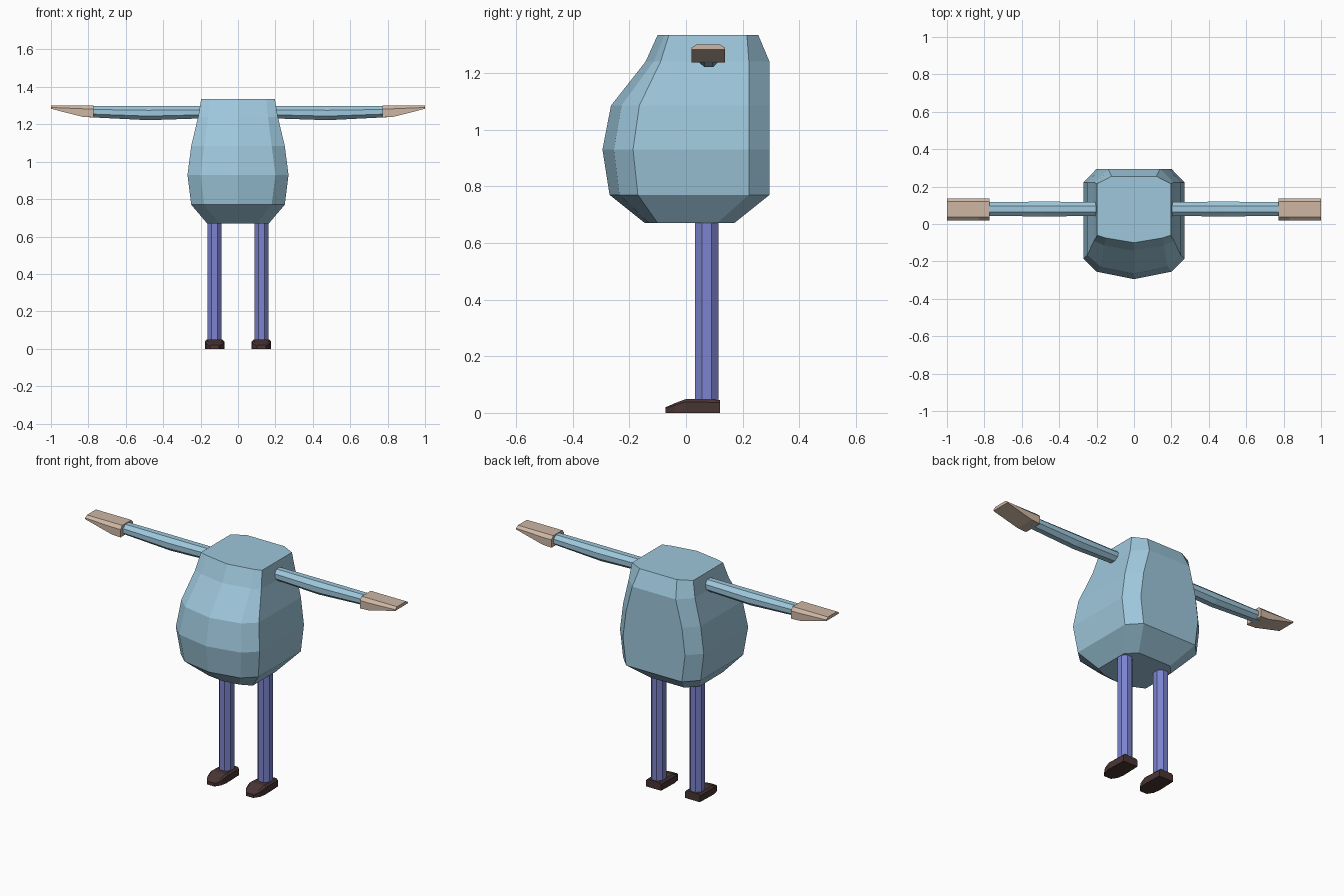
import bpy, bmesh, math

if "Cube" in bpy.data.objects:
    bpy.data.objects.remove(bpy.data.objects["Cube"])


def material(name, rgb):
    m = bpy.data.materials.new(name)
    m.diffuse_color = (*rgb, 1)
    m.use_nodes = True
    m.node_tree.nodes["Principled BSDF"].inputs["Base Color"].default_value = m.diffuse_color
    return m


BLUE = material("light blue", (0.34, 0.57, 0.71))
VIOLET = material("violet blue", (0.20, 0.23, 0.62))
SKIN = material("skin beige", (0.61, 0.47, 0.37))
BROWN = material("dark brown", (0.065, 0.035, 0.034))


def loft(name, rings, mat):
    """Bridge a list of equal-length point rings and cap both ends."""
    bm = bmesh.new()
    vs = [[bm.verts.new(p) for p in ring] for ring in rings]
    n = len(vs[0])
    for a, b in zip(vs, vs[1:]):
        for i in range(n):
            j = (i + 1) % n
            bm.faces.new((a[i], a[j], b[j], b[i]))
    bm.faces.new(vs[0])
    bm.faces.new(vs[-1])
    bmesh.ops.recalc_face_normals(bm, faces=bm.faces)
    me = bpy.data.meshes.new(name)
    bm.to_mesh(me)
    bm.free()
    me.materials.append(mat)
    ob = bpy.data.objects.new(name, me)
    bpy.context.collection.objects.link(ob)
    return ob


# Body: z, front centre y, front corner x/y, side x, side front y, side back y, back x/y
body = [
    (0.67, -0.145, 0.10, -0.130, 0.165, -0.10, 0.11, 0.11, 0.17),
    (0.77, -0.270, 0.18, -0.235, 0.25, -0.170, 0.222, 0.18, 0.295),
    (0.93, -0.295, 0.20, -0.255, 0.27, -0.187, 0.222, 0.20, 0.295),
    (1.085, -0.265, 0.18, -0.228, 0.25, -0.165, 0.222, 0.18, 0.295),
    (1.24, -0.143, 0.16, -0.115, 0.213, -0.09, 0.222, 0.14, 0.295),
    (1.335, -0.10, 0.15, -0.075, 0.197, -0.06, 0.215, 0.12, 0.255),
]
rings = []
for z, yf, xc, yc, xs, y1, y2, xb, yb in body:
    half = [(xc, yc), (xs, y1), (xs, y2), (xb, yb)]
    rings.append([(0, yf, z)] + [(x, y, z) for x, y in half]
                 + [(-x, y, z) for x, y in reversed(half)])
loft("body", rings, BLUE)


def octagon(rx, ry):
    angles = [math.pi / 8 + i * math.pi / 4 for i in range(8)]
    k = math.cos(math.pi / 8)
    return [(rx / k * math.cos(a), ry / k * math.sin(a)) for a in angles]


for s, side in ((1, "left"), (-1, "right")):
    # Sleeve: octagonal tube, fullest at the elbow
    arm = []
    for x, lo, ry in ((0.15, 1.233, 0.036), (0.48, 1.222, 0.040), (0.80, 1.238, 0.036)):
        r = (1.297 - lo) / 2
        arm.append([(s * x, 0.08 + y, lo + r + z) for y, z in octagon(ry, r)])
    loft(side + "_sleeve", arm, BLUE)

    # Hand: flat wedge with bevelled top edges
    hand = []
    for x, lo, mid in ((0.772, 1.237, 1.283), (0.83, 1.24, 1.283), (1.0, 1.283, 1.29)):
        hand.append([(s * x, y, z) for y, z in (
            (0.02, lo), (0.137, lo), (0.137, mid), (0.12, 1.301), (0.037, 1.301), (0.02, mid))])
    loft(side + "_hand", hand, SKIN)

    # Leg: straight octagonal tube
    loft(side + "_leg", [[(s * 0.125 + x, 0.073 + y, z) for x, y in octagon(0.038, 0.041)]
                         for z in (0.03, 0.72)], VIOLET)

    # Shoe: tapered toward a low toe
    shoe = []
    for y, w, h in ((0.12, 0.048, 0.046), (0.0, 0.052, 0.049), (-0.04, 0.045, 0.034), (-0.072, 0.024, 0.02)):
        shoe.append([(s * 0.125 + x, y, z) for x, z in (
            (-w, 0), (w, 0), (w, h * 0.8), (w * 0.8, h), (-w * 0.8, h), (-w, h * 0.8))])
    loft(side + "_shoe", shoe, BROWN)
